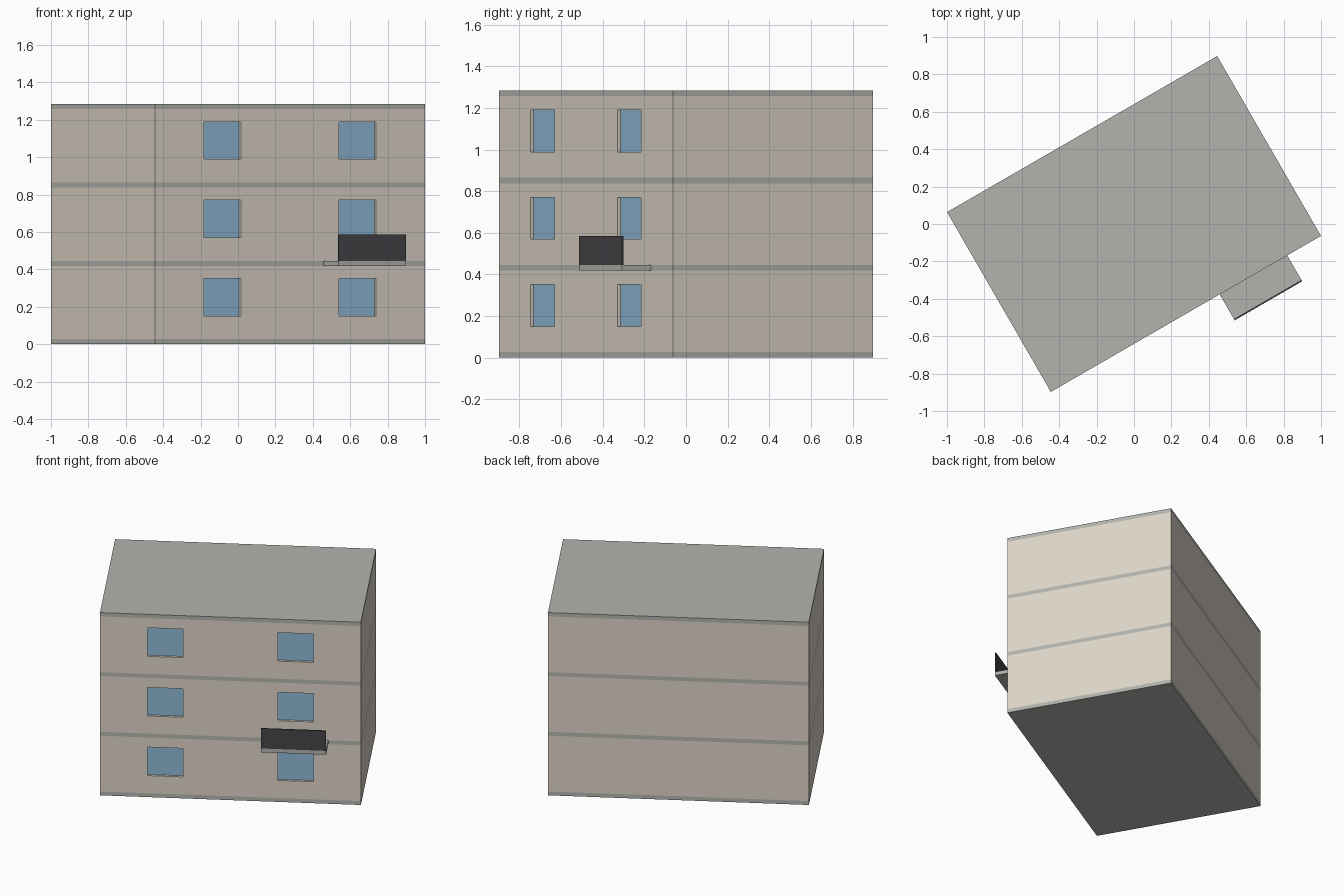
import bpy, bmesh, math
from mathutils import Matrix, Vector

if "Cube" in bpy.data.objects:
    bpy.data.objects.remove(bpy.data.objects["Cube"])

W, D = 1.668, 1.11            # footprint before turning
STEP, SLAB = 0.419, 0.027     # floor to floor, slab thickness
TURN = Matrix.Rotation(math.radians(30), 4, 'Z')
FRONT = -D / 2


def material(name, rgb):
    m = bpy.data.materials.new(name)
    m.diffuse_color = (*rgb, 1)
    m.use_nodes = True
    m.node_tree.nodes["Principled BSDF"].inputs["Base Color"].default_value = m.diffuse_color
    return m


PLASTER = material("beige_plaster", (0.72, 0.66, 0.575))
CONCRETE = material("grey_concrete", (0.45, 0.45, 0.42))
GLASS = material("blue_glass", (0.28, 0.49, 0.68))
DARK = material("dark_metal", (0.06, 0.058, 0.066))


def box(name, lo, hi, mat):
    """Box between two corners in building axes, then turned with the building."""
    lo, hi = Vector(lo), Vector(hi)
    bm = bmesh.new()
    bmesh.ops.create_cube(bm, size=1)
    bmesh.ops.scale(bm, vec=hi - lo, verts=bm.verts)
    bmesh.ops.translate(bm, vec=(lo + hi) / 2, verts=bm.verts)
    me = bpy.data.meshes.new(name)
    bm.to_mesh(me)
    bm.free()
    me.materials.append(mat)
    ob = bpy.data.objects.new(name, me)
    ob.matrix_world = TURN
    bpy.context.collection.objects.link(ob)
    return ob


# Floor slabs and roof, flush with the walls
for i in range(4):
    z = i * STEP
    box("roof_slab" if i == 3 else f"floor_slab_{i}",
        (-W / 2, -D / 2, z), (W / 2, D / 2, z + SLAB), CONCRETE)

# Storeys with two recessed windows on the front
WIN_W, WIN_H, SILL, DEPTH = 0.228, 0.2, 0.151, 0.017
for i in range(3):
    z = i * STEP
    wall = box(f"storey_walls_{i}", (-W / 2, -D / 2, z + SLAB),
               (W / 2, D / 2, z + STEP), PLASTER)
    for side, u in (("left", -W / 4), ("right", W / 4)):
        x0, x1 = u - WIN_W / 2, u + WIN_W / 2
        z0 = z + SILL
        cut = box(f"window_cutter_{side}_{i}", (x0, FRONT - 0.05, z0),
                  (x1, FRONT + DEPTH + 0.004, z0 + WIN_H), PLASTER)
        cut.hide_render = True
        cut.hide_set(True)
        mod = wall.modifiers.new("window_" + side, 'BOOLEAN')
        mod.operation = 'DIFFERENCE'
        mod.solver = 'EXACT'
        mod.object = cut
        box(f"window_glass_{side}_{i}", (x0, FRONT + DEPTH, z0),
            (x1, FRONT + DEPTH + 0.004, z0 + WIN_H), GLASS)

# Balcony on the first floor, with a solid front railing
b0, b1, out = W / 8, W * 3 / 8, FRONT - 0.16
box("balcony_slab", (b0, out, STEP), (b1, FRONT, STEP + SLAB), CONCRETE)
box("balcony_railing", (b0, out, STEP + SLAB),
    (b1, out + 0.008, STEP + SLAB + 0.14), DARK)
